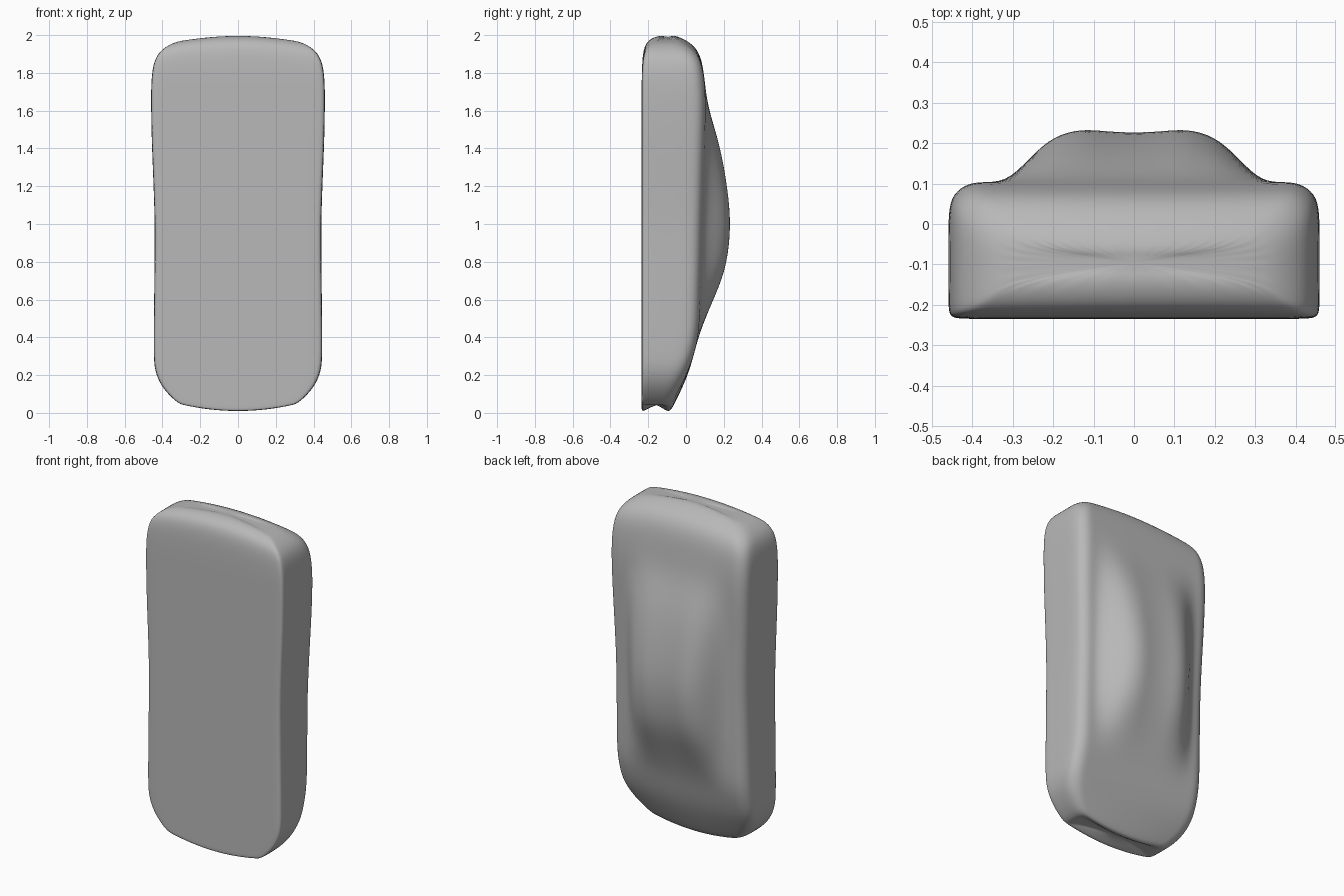
import bpy, bmesh

cube = bpy.data.objects.get("Cube")
if cube:
    bpy.data.objects.remove(cube, do_unlink=True)

grey = bpy.data.materials.new("mid grey")
grey.use_nodes = True
colour = (0.48, 0.48, 0.48, 1)
grey.diffuse_color = colour
grey.node_tree.nodes["Principled BSDF"].inputs["Base Color"].default_value = colour

# Section stations: height, half width, front y, back y, hump depth
SECTIONS = [
    (0.03, 0.24, -0.19, -0.13, 0),
    (0.0, 0.29, -0.235, -0.09, 0),
    (0.03, 0.345, -0.235, -0.07, 0),
    (0.10, 0.41, -0.235, -0.035, 0),
    (0.2, 0.441, -0.235, 0.01, 0),
    (0.3, 0.446, -0.235, 0.04, 0),
    (0.42, 0.446, -0.235, 0.07, 0),
    (0.58, 0.444, -0.235, 0.075, 0.06),
    (0.75, 0.442, -0.235, 0.08, 0.13),
    (0.95, 0.44, -0.235, 0.085, 0.15),
    (1.1, 0.443, -0.235, 0.09, 0.14),
    (1.28, 0.45, -0.235, 0.095, 0.11),
    (1.45, 0.457, -0.235, 0.1, 0.07),
    (1.62, 0.46, -0.235, 0.105, 0.01),
    (1.75, 0.46, -0.235, 0.1, 0),
    (1.87, 0.451, -0.232, 0.085, 0),
    (1.94, 0.425, -0.222, 0.05, 0),
    (1.98, 0.37, -0.195, -0.01, 0),
    (2.003, 0.29, -0.13, -0.07, 0),
]
# Share of the hump depth at fractions of the half width
HUMP = [(0.78, 0), (0.68, 0.2), (0.57, 0.58), (0.45, 0.9),
        (0.3, 1.03), (0.15, 0.98)]


def half_ring(w, front, back, hump):
    """Right half of a section, from the front middle round to the back."""
    depth = back - front
    r = min(0.07, depth * 0.3)
    pts = [(w * f, front) for f in (0.25, 0.5, 0.75, 0.93)]
    pts += [(w * 0.995, front + r * 0.06), (w, front + r * 0.5),
            (w, front + depth * 0.5), (w, back - r),
            (w * 0.975, back - r * 0.4), (w * 0.89, back)]
    return pts + [(w * f, back + hump * k) for f, k in HUMP]


bm = bmesh.new()
rings = []
for z, w, front, back, hump in SECTIONS:
    half = half_ring(w, front, back, hump)
    ring = [(0, front)] + half + [(0, back + hump * 0.96)]
    ring += [(-x, y) for x, y in reversed(half)]
    # Both ends bow outward towards the middle
    top = max(0, (z - 1.7) / 0.3)
    bottom = max(0, (0.3 - z) / 0.3)
    rings.append([bm.verts.new((x, y, z + (bottom * 0.4 - top * 0.25) * x * x))
                  for x, y in ring])

# Skin the sections and close both ends
for a, b in zip(rings, rings[1:]):
    for i in range(len(a)):
        j = (i + 1) % len(a)
        bm.faces.new((a[i], a[j], b[j], b[i]))
bm.faces.new(rings[0][::-1])
bm.faces.new(rings[-1])
bmesh.ops.recalc_face_normals(bm, faces=bm.faces)

mesh = bpy.data.meshes.new("padded_body")
bm.to_mesh(mesh)
bm.free()
mesh.materials.append(grey)
body = bpy.data.objects.new("padded_body", mesh)
bpy.context.collection.objects.link(body)
bpy.context.view_layer.objects.active = body
body.select_set(True)

# Soften the skin
soft = body.modifiers.new("soft skin", 'SUBSURF')
soft.levels = soft.render_levels = 2
bpy.ops.object.shade_smooth()
